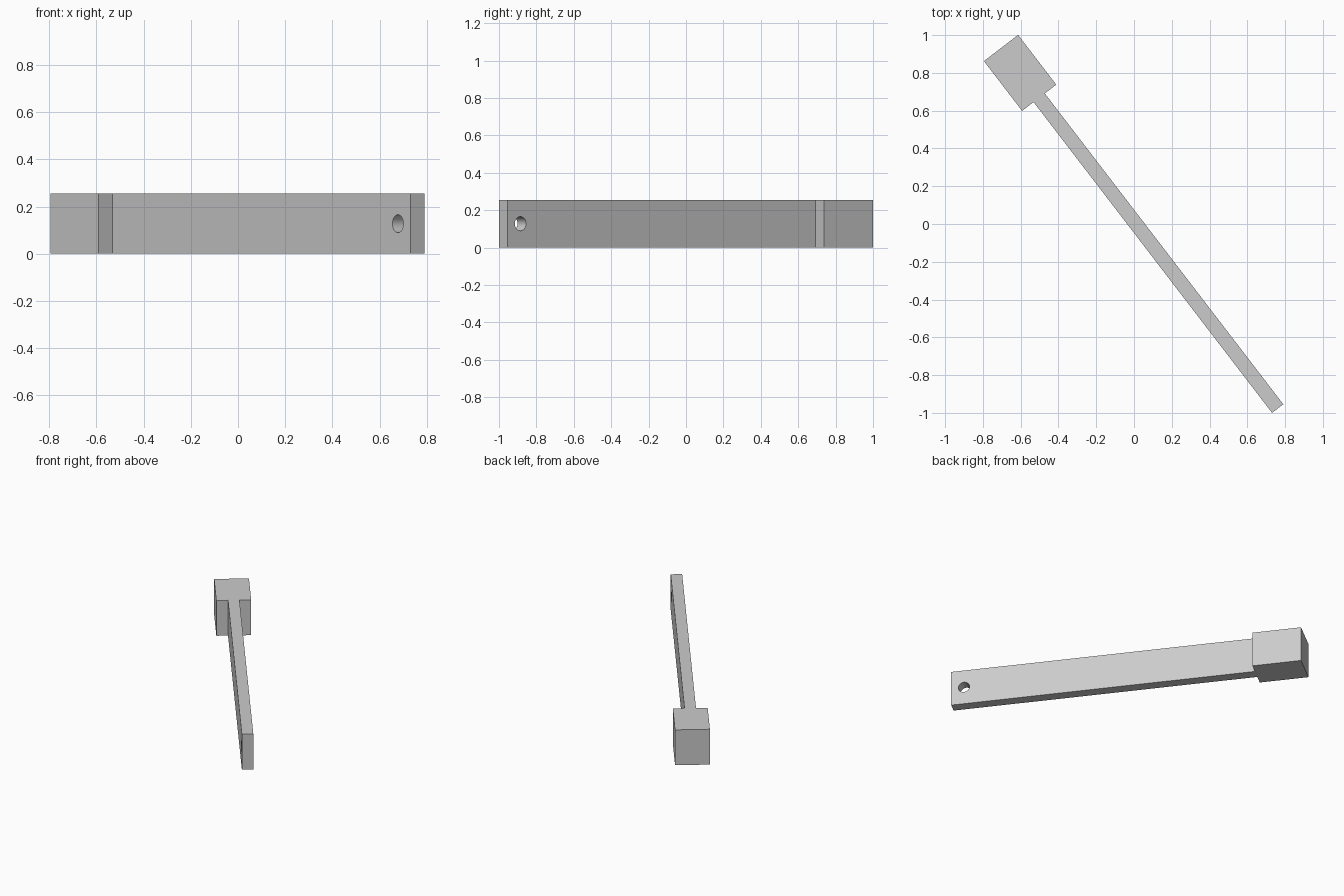
import bpy
import bmesh
import math
from mathutils import Matrix, Vector

cube = bpy.data.objects.get("Cube")
if cube:
    bpy.data.objects.remove(cube, do_unlink=True)

# Dimensions, with local x running from the head to the handle tip
HEIGHT = 0.255
HEAD_BACK, HEAD_FRONT, HEAD_HALF = -0.166, 0.166, 0.114
TIP, BAR_HALF = 2.24, 0.0375
HOLE_X, HOLE_RADIUS = TIP - 0.087, 0.038
PLACE = Matrix.Translation((-0.603, 0.80, 0)) @ Matrix.Rotation(math.radians(-52.5), 4, "Z")

grey = bpy.data.materials.new("plain grey")
grey.use_nodes = True
grey.diffuse_color = (0.6, 0.6, 0.6, 1)
grey.node_tree.nodes["Principled BSDF"].inputs["Base Color"].default_value = grey.diffuse_color


def make_object(name, bm):
    bmesh.ops.recalc_face_normals(bm, faces=bm.faces)
    mesh = bpy.data.meshes.new(name)
    bm.to_mesh(mesh)
    bm.free()
    mesh.materials.append(grey)
    obj = bpy.data.objects.new(name, mesh)
    bpy.context.collection.objects.link(obj)
    return obj


# Block head and long flat handle, extruded from one mirrored outline
half = [(HEAD_BACK, HEAD_HALF), (HEAD_FRONT, HEAD_HALF), (HEAD_FRONT, BAR_HALF), (TIP, BAR_HALF)]
outline = half + [(x, -y) for x, y in reversed(half)]
bm = bmesh.new()
base = bm.faces.new([bm.verts.new((x, y, 0)) for x, y in outline])
top = bmesh.ops.extrude_face_region(bm, geom=[base])["geom"]
bmesh.ops.translate(bm, vec=Vector((0, 0, HEIGHT)),
                    verts=[v for v in top if isinstance(v, bmesh.types.BMVert)])
bm.transform(PLACE)
body = make_object("head_and_handle", bm)

# Round hole through the handle near its tip
bm = bmesh.new()
bmesh.ops.create_cone(bm, cap_ends=True, segments=32, radius1=HOLE_RADIUS,
                      radius2=HOLE_RADIUS, depth=BAR_HALF * 6)
bm.transform(PLACE @ Matrix.Translation((HOLE_X, 0, HEIGHT / 2))
             @ Matrix.Rotation(math.pi / 2, 4, "X"))
cutter = make_object("hole_cutter", bm)
cutter.hide_render = True

cut = body.modifiers.new("hole", "BOOLEAN")
cut.operation = "DIFFERENCE"
cut.solver = "EXACT"
cut.object = cutter

bpy.ops.object.select_all(action="DESELECT")
bpy.context.view_layer.objects.active = body
body.select_set(True)
bpy.ops.object.modifier_apply(modifier=cut.name)
bpy.data.objects.remove(cutter, do_unlink=True)
bpy.ops.object.shade_smooth_by_angle(angle=math.radians(30))
